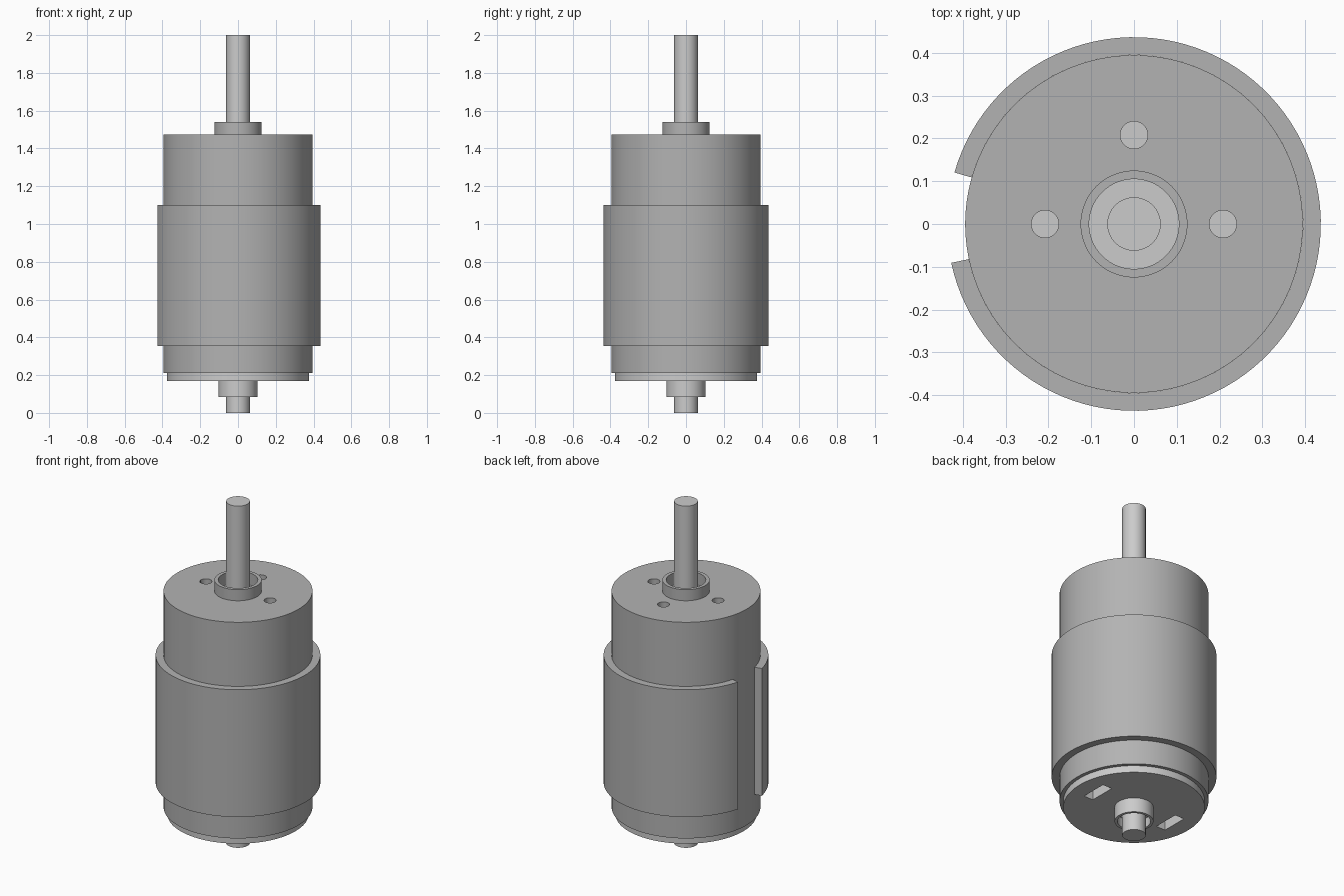
import bpy, bmesh
from math import sin, cos, radians, pi

if "Cube" in bpy.data.objects:
    bpy.data.objects.remove(bpy.data.objects["Cube"])

grey = bpy.data.materials.new("casing_grey")
grey.diffuse_color = (0.45, 0.45, 0.45, 1)
grey.use_nodes = True
grey.node_tree.nodes["Principled BSDF"].inputs["Base Color"].default_value = grey.diffuse_color


def smooth(ob):
    ob.data.shade_smooth()
    ob.data.set_sharp_from_angle(angle=radians(30))


def lathe(name, profile, mat=None, closed=True, start=0, end=360, n=96):
    """Revolve (radius, z) points around z; a partial sweep gets end faces."""
    bm = bmesh.new()
    full = end - start == 360
    rings = []
    for i in range(n if full else n + 1):
        a = radians(start + (end - start) * i / n)
        rings.append([bm.verts.new((r * cos(a), r * sin(a), z)) for r, z in profile])
    m = len(profile)
    for i in range(n):
        p, q = rings[i], rings[(i + 1) % len(rings)]
        for j in range(m if closed else m - 1):
            k = (j + 1) % m
            bm.faces.new((p[j], q[j], q[k], p[k]))
    if not full:
        bm.faces.new(rings[0])
        bm.faces.new(rings[-1])
    bmesh.ops.remove_doubles(bm, verts=bm.verts, dist=1e-5)
    bmesh.ops.recalc_face_normals(bm, faces=bm.faces)
    me = bpy.data.meshes.new(name)
    bm.to_mesh(me)
    bm.free()
    if mat:
        me.materials.append(mat)
    ob = bpy.data.objects.new(name, me)
    bpy.context.collection.objects.link(ob)
    smooth(ob)
    return ob


def cut(ob, cutter):
    cutter.hide_render = True
    mod = ob.modifiers.new("cut", 'BOOLEAN')
    mod.operation = 'DIFFERENCE'
    mod.solver = 'EXACT'
    mod.object = cutter
    bpy.context.view_layer.objects.active = ob
    bpy.ops.object.modifier_apply(modifier=mod.name)
    bpy.data.objects.remove(cutter)


# Hollow can with a raised ring around the shaft
can = lathe("motor_can", [(0.105, 1.54), (0.125, 1.54), (0.125, 1.475), (0.395, 1.475),
                          (0.395, 0.21), (0.365, 0.21), (0.365, 1.435), (0.105, 1.435)], grey)

# Three mounting holes
for x, y in ((0.208, 0), (-0.208, 0), (0, 0.208)):
    bpy.ops.mesh.primitive_cylinder_add(vertices=32, radius=0.032, depth=0.2, location=(x, y, 1.455))
    cut(can, bpy.context.object)
smooth(can)

# Flux sleeve, split by a narrow slot on the left side
lathe("flux_sleeve", [(0.395, 0.355), (0.437, 0.355), (0.437, 1.10), (0.395, 1.10)],
      grey, start=-168, end=164)

# Rear end cap with a recessed bearing boss
cap = lathe("end_cap", [(0, 0.14), (0.088, 0.14), (0.088, 0.085), (0.103, 0.085), (0.103, 0.17),
                        (0.375, 0.17), (0.375, 0.21), (0.365, 0.21), (0.365, 0.26), (0, 0.26)],
            closed=False)

# Terminal slots in the end cap
for x in (-0.25, 0.25):
    bpy.ops.mesh.primitive_cube_add(size=1, location=(x, 0, 0.18))
    bpy.context.object.scale = (0.06, 0.155, 0.1)
    bpy.context.view_layer.update()
    cut(cap, bpy.context.object)
smooth(cap)

# Front bearing and through shaft
lathe("front_bearing", [(0.0625, 1.38), (0.105, 1.38), (0.105, 1.47), (0.0625, 1.47)])
lathe("shaft", [(0, 0), (0.0625, 0), (0.0625, 2), (0, 2)], closed=False, n=64)
